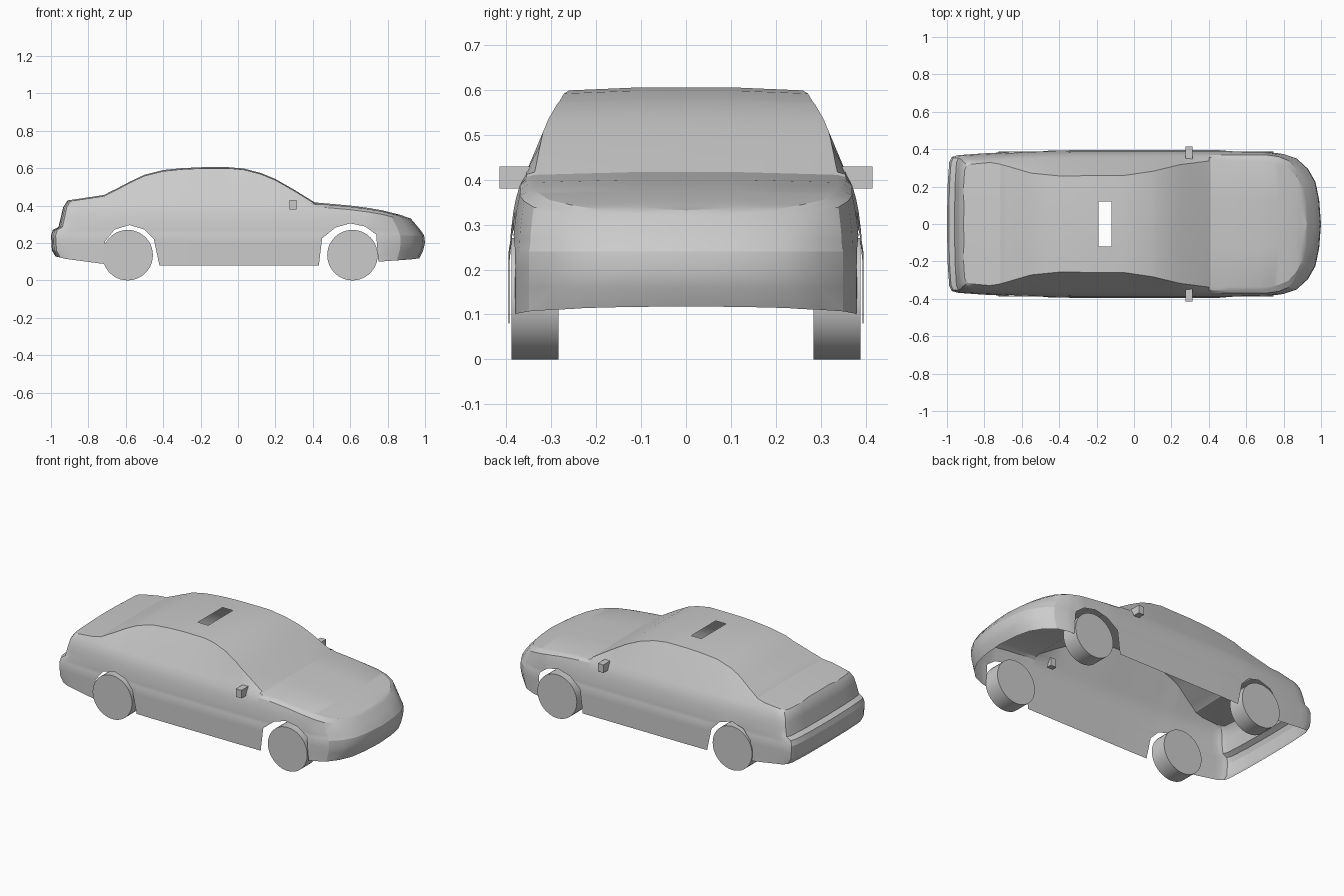
import bpy, bmesh
from math import pi

if "Cube" in bpy.data.objects:
    bpy.data.objects.remove(bpy.data.objects["Cube"])


def lerp(table, x):
    """Piecewise linear lookup in a list of (key, value) pairs."""
    if x <= table[0][0]:
        return table[0][1]
    for (a, u), (b, v) in zip(table, table[1:]):
        if x <= b:
            return u + (v - u) * (x - a) / (b - a)
    return table[-1][1]


# Curves along the length of the car
PLAN = [(-1, 0), (-.997, .2), (-.988, .33), (-.975, .358), (-.94, .368), (-.8, .378),
        (-.5, .392), (-.3, .395), (.5, .395), (.7, .388), (.8, .374), (.87, .35),
        (.93, .295), (.97, .225), (.99, .13), (1, 0)]
TOP = [(-1, .428), (-.9, .438), (-.72, .457), (-.65, .49), (-.58, .527), (-.5, .565), (-.4, .59),
       (-.3, .6), (-.19, .605), (-.05, .605), (.03, .598), (.12, .575), (.2, .542), (.3, .485),
       (.41, .417), (.6, .4), (.8, .374), (.93, .35), (1, .332)]
ROOF_EDGE = [(-1, .345), (-.8, .34), (-.68, .31), (-.55, .272), (-.4, .257), (-.05, .26),
             (.1, .282), (.25, .318), (.4, .337), (1, .337)]
# Lower edge, with the wheel arches
BOTTOM = [(-1, .128), (-.95, .115), (-.72, .088), (-.71, .21), (-.66, .272), (-.58, .296),
          (-.5, .272), (-.45, .22), (-.42, .08), (.432, .08), (.45, .225), (.52, .282),
          (.6, .305), (.68, .288), (.74, .245), (.757, .1), (.95, .112), (1, .118)]
# Curves over the height: width factor, nose and tail position
WIDTH = [(.08, 1), (.24, 1), (.25, .992), (.3, .985), (.35, .965), (.39, .935)]
NOSE = [(.11, .965), (.16, .99), (.2, 1), (.24, .995), (.27, .975), (.3, .95), (.335, .92)]
TAIL = [(.11, .965), (.16, .995), (.24, 1), (.27, .99), (.285, .96), (.39, .935), (.43, .91)]
LEVELS = [.11, .16, .2, .24, .25, .27, .285, .33, .36]


def section(x):
    """Half cross-section from the sill up to the centre line."""
    w, top, low = lerp(PLAN, x), lerp(TOP, x), lerp(BOTTOM, x)
    edge = min(.39, top - .022)
    sides = [min(max(z, low), edge) for z in [low] + LEVELS + [edge]]
    pts = [(w * lerp(WIDTH, z), z) for z in sides]
    pts += [(w * .9, min(.418, top - .011)), (min(lerp(ROOF_EDGE, x), .87 * w), top - .006),
            (min(.12, .5 * w), top), (0, top)]
    out = []
    for y, z in pts:
        end = lerp(NOSE if x > 0 else TAIL, z)
        k = max(0, abs(x) - .7) * (end - .7) / .3
        px = max(-.7, min(.7, x)) + (k if x > 0 else -k)
        out.append((px, -y, z))
    return out


def finish(name, bm, angle):
    mesh = bpy.data.meshes.new(name)
    bm.to_mesh(mesh)
    bm.free()
    ob = bpy.data.objects.new(name, mesh)
    bpy.context.collection.objects.link(ob)
    bpy.ops.object.select_all(action='DESELECT')
    ob.select_set(True)
    bpy.context.view_layer.objects.active = ob
    bpy.ops.object.shade_smooth_by_angle(angle=angle)
    return ob


# Body shell, open below, with a sunroof opening
stations = sorted({x for t in (PLAN, TOP, BOTTOM, ROOF_EDGE) for x, _ in t} | {-.19, -.12})
bm = bmesh.new()
grid = [[bm.verts.new(p) for p in section(x)] for x in stations]
for i in range(len(grid) - 1):
    for k in range(len(grid[0]) - 1):
        if stations[i] == -.19 and k == len(grid[0]) - 2:
            continue
        bm.faces.new((grid[i][k], grid[i + 1][k], grid[i + 1][k + 1], grid[i][k + 1]))
bmesh.ops.remove_doubles(bm, verts=bm.verts, dist=.0003)
body = finish("body_shell", bm, .38)
mirror = body.modifiers.new("Mirror", 'MIRROR')
mirror.use_axis = (False, True, False)
mirror.merge_threshold = .0005

for side, label in ((-1, "right"), (1, "left")):
    # Wheels
    for x, end in ((.612, "front"), (-.59, "rear")):
        bpy.ops.mesh.primitive_cylinder_add(vertices=40, radius=.135, depth=.105,
                                            location=(x, side * .336, .135),
                                            rotation=(pi / 2, 0, 0))
        bpy.context.object.name = f"{end}_{label}_wheel"
        bpy.ops.object.shade_smooth_by_angle(angle=.6)
    # Door mirrors
    bpy.ops.mesh.primitive_cube_add(size=1, location=(.295, side * .378, .405))
    door_mirror = bpy.context.object
    door_mirror.name = f"{label}_door_mirror"
    door_mirror.scale = (.038, .074, .05)
    bevel = door_mirror.modifiers.new("Bevel", 'BEVEL')
    bevel.width = .003
    bevel.segments = 1
